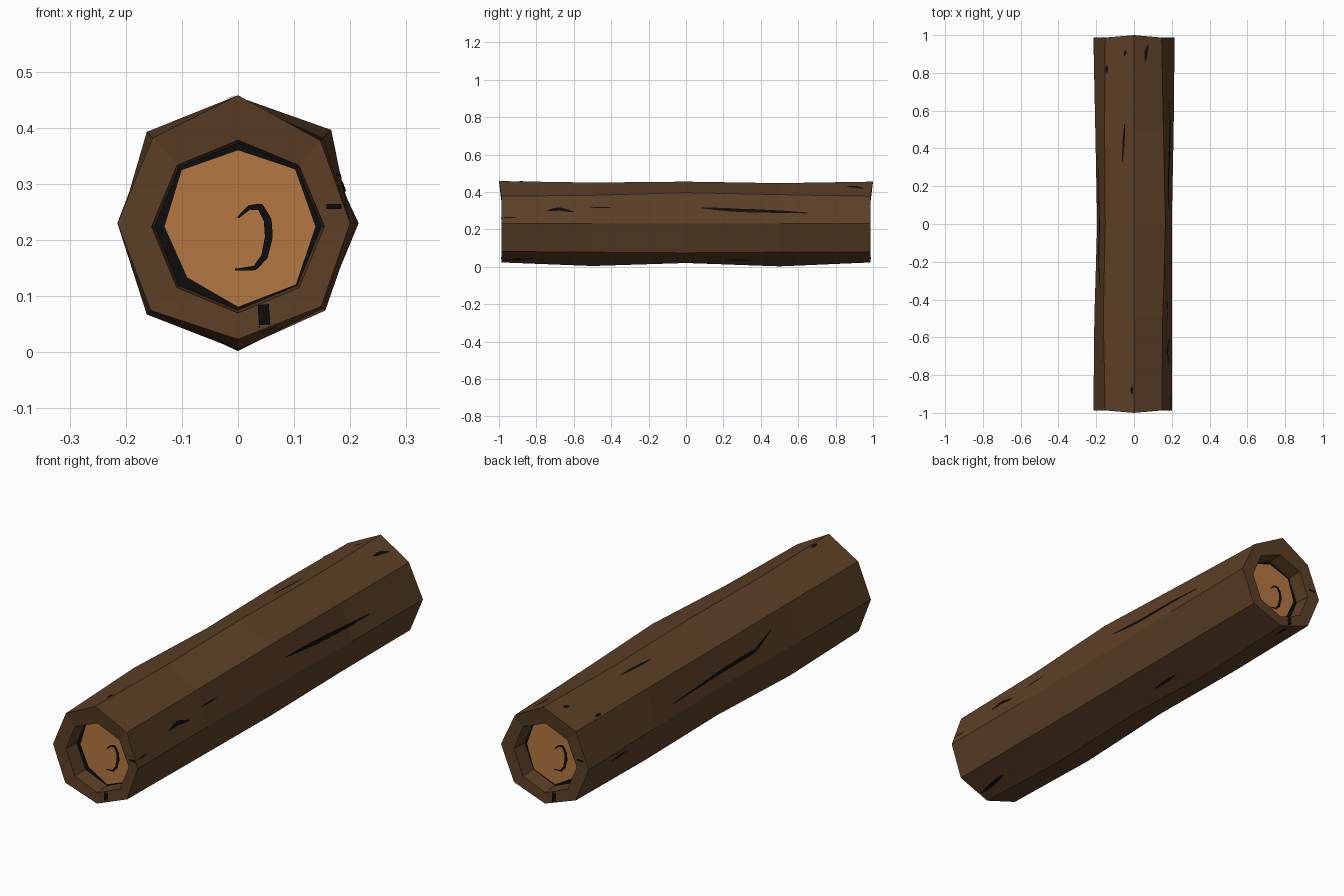
import bpy, bmesh, math
from mathutils import Vector
from mathutils.bvhtree import BVHTree

if "Cube" in bpy.data.objects:
    bpy.data.objects.remove(bpy.data.objects["Cube"])

CZ = 0.23  # height of the log's axis


def material(name, rgb):
    m = bpy.data.materials.new(name)
    m.diffuse_color = (*rgb, 1)
    m.use_nodes = True
    m.node_tree.nodes["Principled BSDF"].inputs["Base Color"].default_value = m.diffuse_color
    return m


BARK = material("dark bark", (0.107, 0.050, 0.0195))
WOOD = material("cut wood", (0.456, 0.184, 0.052))
CRACK = material("black crack", (0.004, 0.004, 0.004))


def add_object(name, bm, mats):
    me = bpy.data.meshes.new(name)
    bm.to_mesh(me)
    for m in mats:
        me.materials.append(m)
    ob = bpy.data.objects.new(name, me)
    bpy.context.collection.objects.link(ob)
    return ob


# Log: octagon rings along y, radii for angles 0, 45, ... 315 degrees
RADII = {
    -1.0: (.200, .208, .228, .215, .215, .220, .207, .210),
    -0.5: (.200, .215, .220, .230, .210, .230, .226, .215),
    0.0: (.200, .235, .225, .215, .195, .215, .210, .220),
    0.5: (.210, .220, .217, .220, .205, .220, .228, .215),
    1.0: (.215, .207, .225, .215, .215, .215, .207, .215),
}
bm = bmesh.new()


def ring(y, radii, cz=CZ):
    vs = []
    for i, r in enumerate(radii):
        a = math.radians(45 * i)
        yy = y
        if abs(y) == 1:                      # slightly uneven ends
            yy = y * (1.0 if i == 2 else 0.987)
        vs.append(bm.verts.new((r * math.cos(a), yy, cz + r * math.sin(a))))
    return vs


def bridge(a, b, mat=0):
    for i in range(8):
        j = (i + 1) % 8
        bm.faces.new((a[i], a[j], b[j], b[i])).material_index = mat


rings = [ring(y, r) for y, r in RADII.items()]
for a, b in zip(rings, rings[1:]):
    bridge(a, b)

# Ends: bark rim, recess wall, black border and cut wood
for end, s in ((rings[0], -1), (rings[-1], 1)):
    lip = ring(s * 0.985, [0.154] * 8, 0.224)
    deep = ring(s * 0.915, [0.149] * 8, 0.224)
    core = ring(s * 0.915, (.138, .144, .136, .142, .131, .128, .143, .146), 0.224)
    bridge(end, lip)
    bridge(lip, deep)
    bridge(deep, core, 2)
    bm.faces.new(core).material_index = 1
bmesh.ops.recalc_face_normals(bm, faces=bm.faces)
add_object("log", bm, [BARK, WOOD, CRACK])
tree = BVHTree.FromBMesh(bm)


def on_surface(origin, direction):
    hit, normal, _, _ = tree.ray_cast(Vector(origin), Vector(direction))
    return hit - Vector(direction) * 0.003


def on_side(y, deg):
    a = math.radians(deg)
    d = Vector((math.cos(a), 0, math.sin(a)))
    return on_surface(Vector((0, y, CZ)) + d, -d)


def stroke(bm, path, width, place, taper):
    """Thin tapered ribbon along a 2D path, dropped onto the log."""
    pts = []
    for p, q in zip(path, path[1:]):
        pts += [Vector(p).lerp(Vector(q), k / 6) for k in range(6)]
    pts.append(Vector(path[-1]))
    rows = []
    for i, p in enumerate(pts):
        t = (pts[min(i + 1, len(pts) - 1)] - pts[max(i - 1, 0)]).normalized()
        n = Vector((-t.y, t.x)) * width / 2
        if taper:
            n *= 0.25 + 0.75 * math.sin(math.pi * i / (len(pts) - 1))
        rows.append([bm.verts.new(place(*(p + n))), bm.verts.new(place(*(p - n)))])
    for a, b in zip(rows, rows[1:]):
        bm.faces.new((a[0], a[1], b[1], b[0]))


# Bark cracks: (width, path of (y, angle in degrees))
R = 0.21
CRACKS = [
    (.020, [(.08, 25), (.3, 21), (.65, 17)]),
    (.020, [(-.74, 21), (-.68, 24), (-.60, 19)]),
    (.008, [(-.51, 26), (-.40, 26)]),
    (.008, [(-.98, 10), (-.91, 10)]),
    (.018, [(.36, 166), (0, 163), (-.22, 162), (-.34, 150)]),
    (.016, [(.80, 190), (.70, 188)]),
    (.014, [(.84, 132), (.80, 132)]),
    (.018, [(.86, 73), (.91, 72), (.95, 68)]),
    (.016, [(.89, 104), (.92, 102)]),
    (.012, [(.33, 107), (.53, 104)]),
    (.014, [(-.90, 93), (-.86, 93)]),
    (.020, [(-.97, 283), (-.80, 290)]),
    (.012, [(.20, 285), (.36, 288)]),
    (.020, [(.97, 257), (.90, 255)]),
]
bm = bmesh.new()
for width, path in CRACKS:
    stroke(bm, [(y, math.radians(d) * R) for y, d in path], width,
           lambda y, u: on_side(y, math.degrees(u / R)), True)
add_object("bark_cracks", bm, [CRACK])

# End marks: curved growth ring and two rim cracks, repeated on both ends
GROWTH = [(0, .24), (.02, .258), (.04, .259), (.053, .235), (.055, .205),
          (.047, .17), (.03, .15), (-.005, .147)]
bm = bmesh.new()
for s in (-1, 1):
    def place(x, z):
        return on_surface((-s * x, 2 * s, z), (0, -s, 0))
    stroke(bm, GROWTH, .014, place, True)
    stroke(bm, [(.158, .26), (.19, .26)], .009, place, False)
    stroke(bm, [(.045, .085), (.048, .042)], .02, place, False)
add_object("end_marks", bm, [CRACK])
